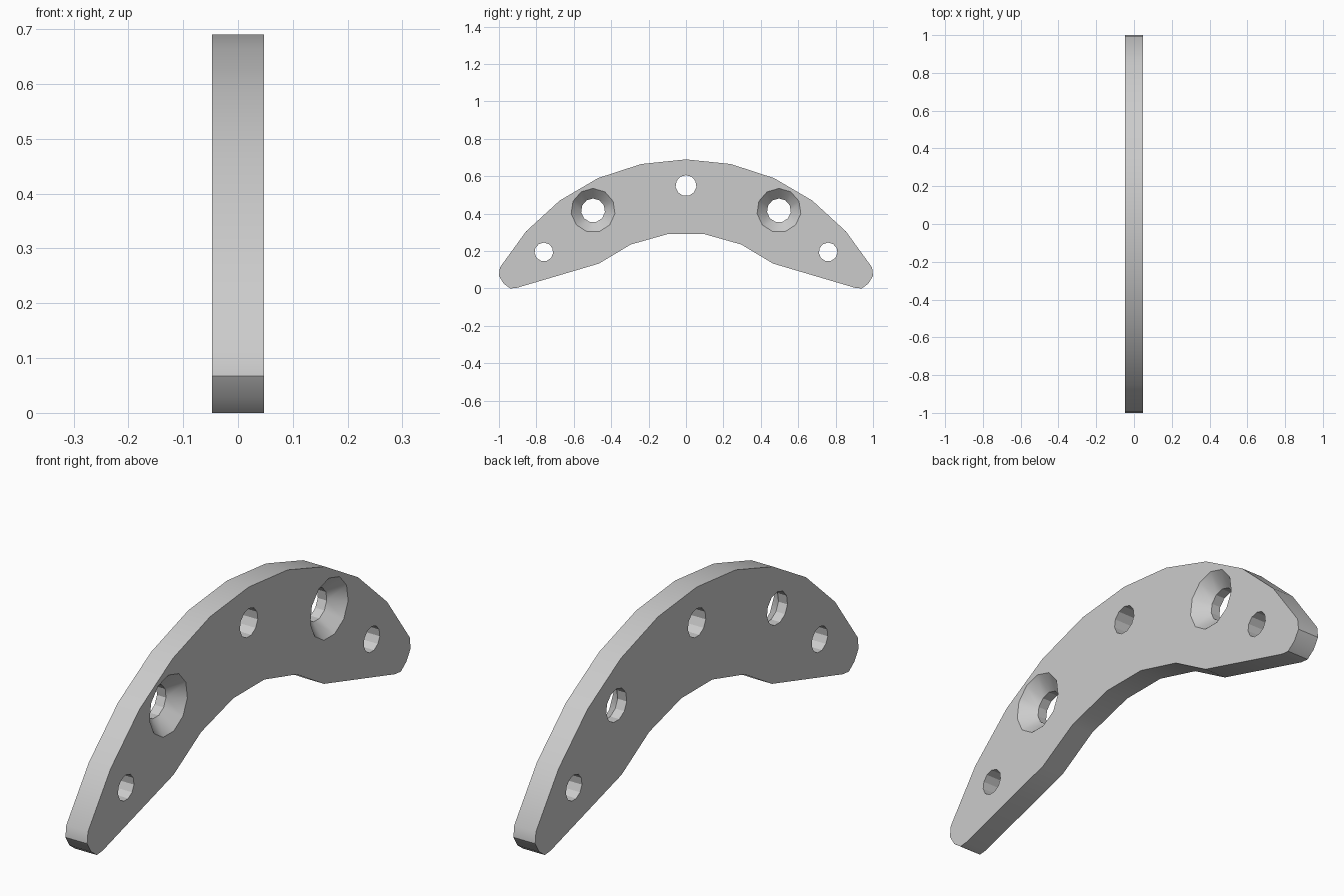
import bpy
import bmesh
from math import sin, cos, pi, radians

HALF = 0.047      # half the plate thickness
SIDES = 11        # facets per hole

cube = bpy.data.objects.get("Cube")
if cube:
    bpy.data.objects.remove(cube, do_unlink=True)

grey = bpy.data.materials.new("light_grey")
grey.use_nodes = True
colour = (0.6, 0.6, 0.6, 1)
grey.diffuse_color = colour
grey.node_tree.nodes["Principled BSDF"].inputs["Base Color"].default_value = colour


def loft(name, rings):
    """Closed solid through a list of equal-length (x, y, z) rings."""
    bm = bmesh.new()
    loops = [[bm.verts.new(p) for p in ring] for ring in rings]
    for a, b in zip(loops, loops[1:]):
        for i in range(len(a)):
            j = (i + 1) % len(a)
            bm.faces.new((a[i], a[j], b[j], b[i]))
    bm.faces.new(loops[0][::-1])
    bm.faces.new(loops[-1])
    bmesh.ops.recalc_face_normals(bm, faces=bm.faces)
    mesh = bpy.data.meshes.new(name)
    bm.to_mesh(mesh)
    bm.free()
    mesh.materials.append(grey)
    obj = bpy.data.objects.new(name, mesh)
    bpy.context.collection.objects.link(obj)
    return obj


# Arched plate: half outline from the crown round the tip to the inner arc
half = [(0.24, 0.665), (0.47, 0.59), (0.675, 0.47), (0.855, 0.305),
        (0.995, 0.112), (1.0, 0.067), (0.975, 0.026), (0.94, 0.0),
        (0.905, 0.003), (0.465, 0.133), (0.295, 0.235), (0.096, 0.291)]
outline = [(0, 0.69)] + half + [(-y, z) for y, z in reversed(half)]
plate = loft("arched_plate", [[(x, y, z) for y, z in outline] for x in (-HALF, HALF)])


# Holes: lathed cutters along x, given as (x, radius) steps
def drill(y, z, steps):
    rings = [[(x, y + r * sin(2 * pi * i / SIDES), z + r * cos(2 * pi * i / SIDES))
              for i in range(SIDES)] for x, r in steps]
    cutter = loft("hole_cutter", rings)
    cutter.hide_render = True
    mod = plate.modifiers.new("hole", 'BOOLEAN')
    mod.operation = 'DIFFERENCE'
    mod.solver = 'EXACT'
    mod.object = cutter
    bpy.ops.object.modifier_apply(modifier=mod.name)
    bpy.data.objects.remove(cutter, do_unlink=True)


bpy.ops.object.select_all(action='DESELECT')
plate.select_set(True)
bpy.context.view_layer.objects.active = plate

drill(0, 0.55, [(-0.1, 0.056), (0.1, 0.056)])
for side in (-1, 1):
    drill(side * 0.76, 0.195, [(-0.1, 0.05), (0.1, 0.05)])
    # Countersunk screw holes open towards +x
    drill(side * 0.497, 0.417, [(-0.1, 0.064), (HALF - 0.055, 0.064),
                                (HALF, 0.118), (0.1, 0.118)])

bpy.ops.object.shade_smooth_by_angle(angle=radians(31))
